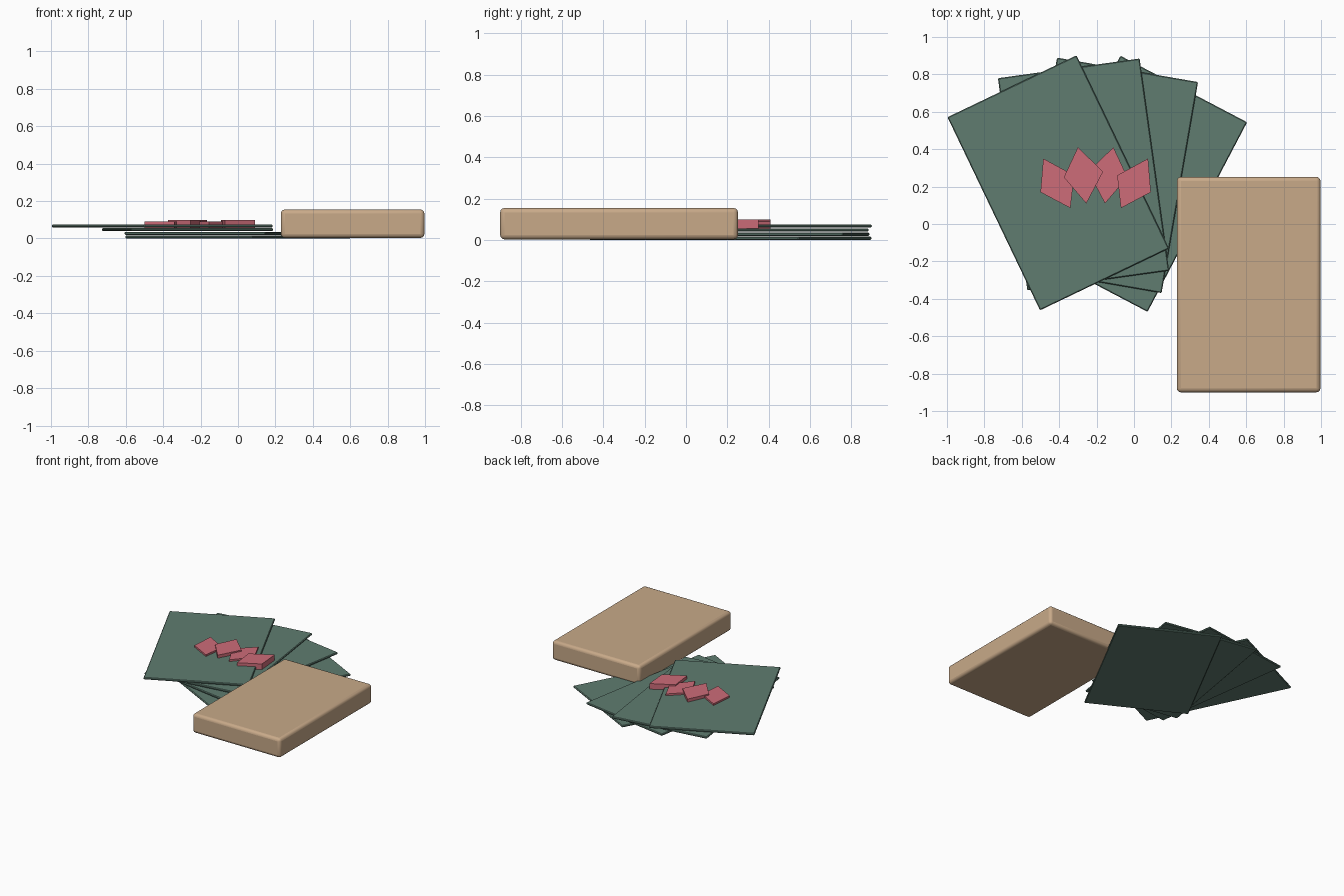
import bpy
import bmesh
from math import radians
from mathutils import Matrix

cube = bpy.data.objects.get("Cube")
if cube:
    bpy.data.objects.remove(cube, do_unlink=True)


def material(name, rgb):
    mat = bpy.data.materials.new(name)
    mat.use_nodes = True
    mat.diffuse_color = (*rgb, 1)
    mat.node_tree.nodes["Principled BSDF"].inputs["Base Color"].default_value = (*rgb, 1)
    return mat


GREEN = material("muted green", (0.115, 0.202, 0.163))
TAN = material("cardboard tan", (0.58, 0.40, 0.25))
PINK = material("rose pink", (0.61, 0.15, 0.19))


def finish(name, bm, mat, bevel=0, segments=1, smooth=False):
    bmesh.ops.recalc_face_normals(bm, faces=bm.faces)
    mesh = bpy.data.meshes.new(name)
    bm.to_mesh(mesh)
    bm.free()
    mesh.materials.append(mat)
    obj = bpy.data.objects.new(name, mesh)
    bpy.context.collection.objects.link(obj)
    if bevel:
        mod = obj.modifiers.new("Rounded edges", "BEVEL")
        mod.width = bevel
        mod.segments = segments
    if smooth:
        bpy.ops.object.select_all(action="DESELECT")
        obj.select_set(True)
        bpy.context.view_layer.objects.active = obj
        bpy.ops.object.shade_smooth_by_angle(angle=radians(40))
    return obj


def slab(name, size, centre, mat, turn=0, **edges):
    bm = bmesh.new()
    bmesh.ops.create_cube(bm, size=1, matrix=Matrix.Diagonal((*size, 1)))
    obj = finish(name, bm, mat, **edges)
    obj.location = centre
    obj.rotation_euler.z = radians(turn)
    return obj


def prism(name, outline, bottom, top, mat):
    bm = bmesh.new()
    face = bm.faces.new([bm.verts.new((x, y, bottom)) for x, y in outline])
    result = bmesh.ops.extrude_face_region(bm, geom=[face])
    verts = [v for v in result["geom"] if isinstance(v, bmesh.types.BMVert)]
    bmesh.ops.translate(bm, verts=verts, vec=(0, 0, top - bottom))
    return finish(name, bm, mat)


# Fanned cards, stacked from the bottom up
fan = [(0.0, 0.215, -27.7), (-0.132, 0.26, -9.8), (-0.27, 0.265, 7.9), (-0.405, 0.22, 25.6)]
for i, (x, y, turn) in enumerate(fan):
    slab(f"card_{i + 1}", (0.765, 1.145, 0.016), (x, y, 0.008 + 0.02 * i), GREEN,
         turn, bevel=0.005)

# Four skewed tokens, two mirrored pairs
AXIS = -0.205
outer = [(0.28, 0.35), (0.295, 0.17), (0.135, 0.085), (0.115, 0.26)]
inner = [(0.095, 0.41), (0.17, 0.25), (0.05, 0.11), (-0.04, 0.28)]
tokens = [("left_outer", outer, 1, 0.10), ("left_inner", inner, 1, 0.09),
          ("right_inner", inner, -1, 0.10), ("right_outer", outer, -1, 0.09)]
for name, outline, side, top in tokens:
    prism(f"{name}_token", [(AXIS + side * x, y) for x, y in outline], 0.056, top, PINK)

# Closed card box
slab("card_box", (0.768, 1.152, 0.152), (0.613, -0.324, 0.079), TAN,
     bevel=0.022, segments=3, smooth=True)
